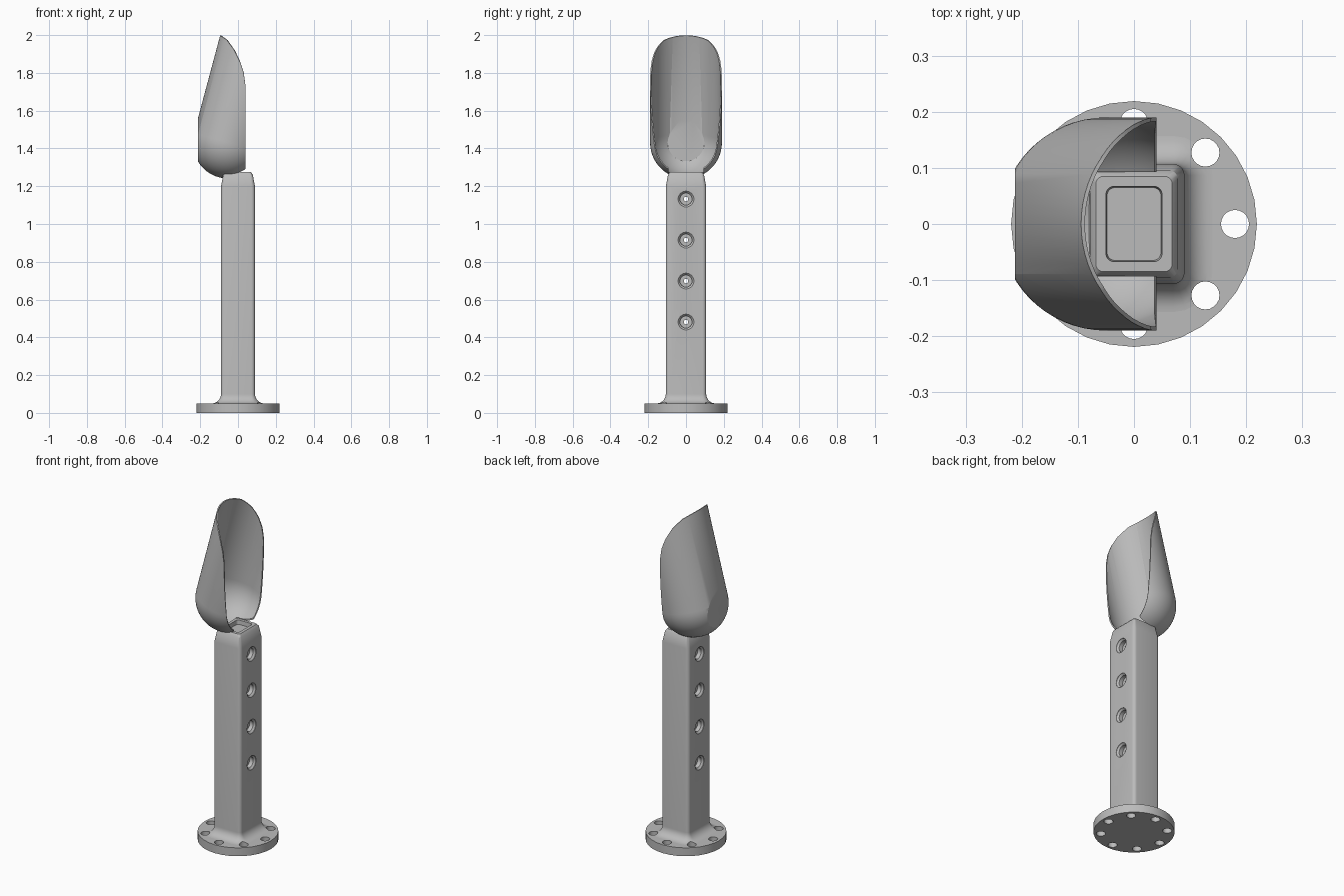
import bpy, bmesh
from math import sin, cos, pi, radians
from mathutils import Matrix, Vector

if "Cube" in bpy.data.objects:
    bpy.data.objects.remove(bpy.data.objects["Cube"])

grey = bpy.data.materials.new("plain grey")
grey.use_nodes = True
grey.diffuse_color = (0.5, 0.5, 0.5, 1)
grey.node_tree.nodes["Principled BSDF"].inputs["Base Color"].default_value = (0.5, 0.5, 0.5, 1)


def finish(bm, name):
    mesh = bpy.data.meshes.new(name)
    bm.to_mesh(mesh)
    bm.free()
    mesh.materials.append(grey)
    obj = bpy.data.objects.new(name, mesh)
    bpy.context.collection.objects.link(obj)
    return obj


def loft(bm, rings, cap_start=True, cap_end=True):
    loops = [[bm.verts.new(p) for p in ring] for ring in rings]
    n = len(loops[0])
    for a, b in zip(loops, loops[1:]):
        for i in range(n):
            j = (i + 1) % n
            bm.faces.new((a[i], a[j], b[j], b[i]))
    if cap_start:
        bm.faces.new(loops[0][::-1])
    if cap_end:
        bm.faces.new(loops[-1])


def circle(r, z, steps, matrix=Matrix()):
    return [matrix @ Vector((r * cos(2 * pi * i / steps), r * sin(2 * pi * i / steps), z))
            for i in range(steps)]


def rounded_rect(hx, hy, radius, z, steps=5):
    points = []
    for k, (sx, sy) in enumerate([(1, 1), (-1, 1), (-1, -1), (1, -1)]):
        for i in range(steps + 1):
            a = (k + i / steps) * pi / 2
            points.append(Vector((sx * (hx - radius) + radius * cos(a),
                                  sy * (hy - radius) + radius * sin(a), z)))
    return points


def apply_modifiers(obj):
    bpy.ops.object.select_all(action='DESELECT')
    obj.select_set(True)
    bpy.context.view_layer.objects.active = obj
    for mod in list(obj.modifiers):
        bpy.ops.object.modifier_apply(modifier=mod.name)


def cut(obj, cutter):
    mod = obj.modifiers.new("cut", 'BOOLEAN')
    mod.operation = 'DIFFERENCE'
    mod.solver = 'EXACT'
    mod.object = cutter
    apply_modifiers(obj)


def smooth(obj):
    bpy.ops.object.select_all(action='DESELECT')
    obj.select_set(True)
    bpy.context.view_layer.objects.active = obj
    bpy.ops.object.shade_smooth_by_angle(angle=radians(30))


# Round base plate
bm = bmesh.new()
loft(bm, [circle(0.219, z, 32) for z in (0, 0.05)])
base = finish(bm, "base_plate")

# Post: flared foot, straight shaft, tapered shoulder and shallow recess in the top
flare = 0.05
profile = [(flare, 0.04)]
for i in range(9):
    a = i / 8 * pi / 2
    profile.append((flare * (1 - sin(a)), 0.05 + flare * (1 - cos(a))))
profile += [(0, 1.2), (-0.012, 1.262), (-0.022, 1.275), (-0.04, 1.275), (-0.042, 1.25)]
bm = bmesh.new()
loft(bm, [rounded_rect(0.09 + o, 0.107 + o, 0.02 + max(o, -0.006), z) for o, z in profile])
bmesh.ops.recalc_face_normals(bm, faces=bm.faces)
post = finish(bm, "post")

# Eight bolt holes through the plate and the edge of the flare
bm = bmesh.new()
for i in range(8):
    a = i * pi / 4
    place = Matrix.Translation((0.18 * cos(a), 0.18 * sin(a), 0))
    loft(bm, [circle(0.025, z, 20, place) for z in (-0.1, 0.2)])
bolt_cutter = finish(bm, "bolt_hole_cutter")
cut(base, bolt_cutter)
cut(post, bolt_cutter)

# Four stepped holes through the post
bm = bmesh.new()
steps = [(0.042, 0.2), (0.042, 0.088), (0.032, 0.078), (0.032, 0.055), (0.012, 0.055)]
spindle = [(r, -x) for r, x in steps] + [(r, x) for r, x in reversed(steps)]
for i in range(4):
    place = Matrix.Translation((0, 0, 0.481 + 0.217 * i)) @ Matrix.Rotation(pi / 2, 4, 'Y')
    loft(bm, [circle(r, x, 24, place) for r, x in spindle])
bmesh.ops.recalc_face_normals(bm, faces=bm.faces)
post_cutter = finish(bm, "post_hole_cutter")
cut(post, post_cutter)

# Scoop: tilted round-ended tube, trimmed by planes, then given a thin wall
R, FLAT, OPEN = 0.19, -0.212, 0.04
place = Matrix.Translation((-0.05, 0, 1.43)) @ Matrix.Rotation(radians(15), 4, 'Y')
bm = bmesh.new()
rings = [circle(R * sin(i / 16 * pi / 2), -R * cos(i / 16 * pi / 2), 64, place)
         for i in range(1, 17)]
rings.append(circle(R, 0.9, 64, place))
loft(bm, rings, cap_end=False)
bmesh.ops.recalc_face_normals(bm, faces=bm.faces)


def trim(point, normal):
    return bmesh.ops.bisect_plane(bm, geom=bm.verts[:] + bm.edges[:] + bm.faces[:],
                                  plane_co=point, plane_no=normal, clear_outer=True)


# Flat disc at the back of the bowl
result = trim((FLAT, 0, 0), (-1, 0, 0))
rim = [e for e in result["geom_cut"] if isinstance(e, bmesh.types.BMEdge)]
for face in bmesh.ops.edgeloop_fill(bm, edges=rim)["faces"]:
    face.normal_update()
    if face.normal.x > 0:
        face.normal_flip()

# Open side and curved upper lip
trim((OPEN, 0, 0), (1, 0, 0))
lip = [(-0.096, 2.0), (-0.06, 1.975), (-0.02, 1.92), (0.01, 1.86), (0.03, 1.8), (OPEN, 1.73)]
for (x0, z0), (x1, z1) in zip(lip, lip[1:]):
    trim((x0, 0, z0), (z0 - z1, 0, x1 - x0))
scoop = finish(bm, "scoop")
wall = scoop.modifiers.new("wall", 'SOLIDIFY')
wall.thickness = 0.007
wall.offset = -1
apply_modifiers(scoop)

# Seat the scoop around the top of the post
bm = bmesh.new()
loft(bm, [rounded_rect(0.076, 0.093, 0.012, z) for z in (1.1, 1.32)])
seat_cutter = finish(bm, "seat_cutter")
cut(scoop, seat_cutter)

for cutter in (bolt_cutter, post_cutter, seat_cutter):
    bpy.data.objects.remove(cutter)
for part in (base, post, scoop):
    smooth(part)
